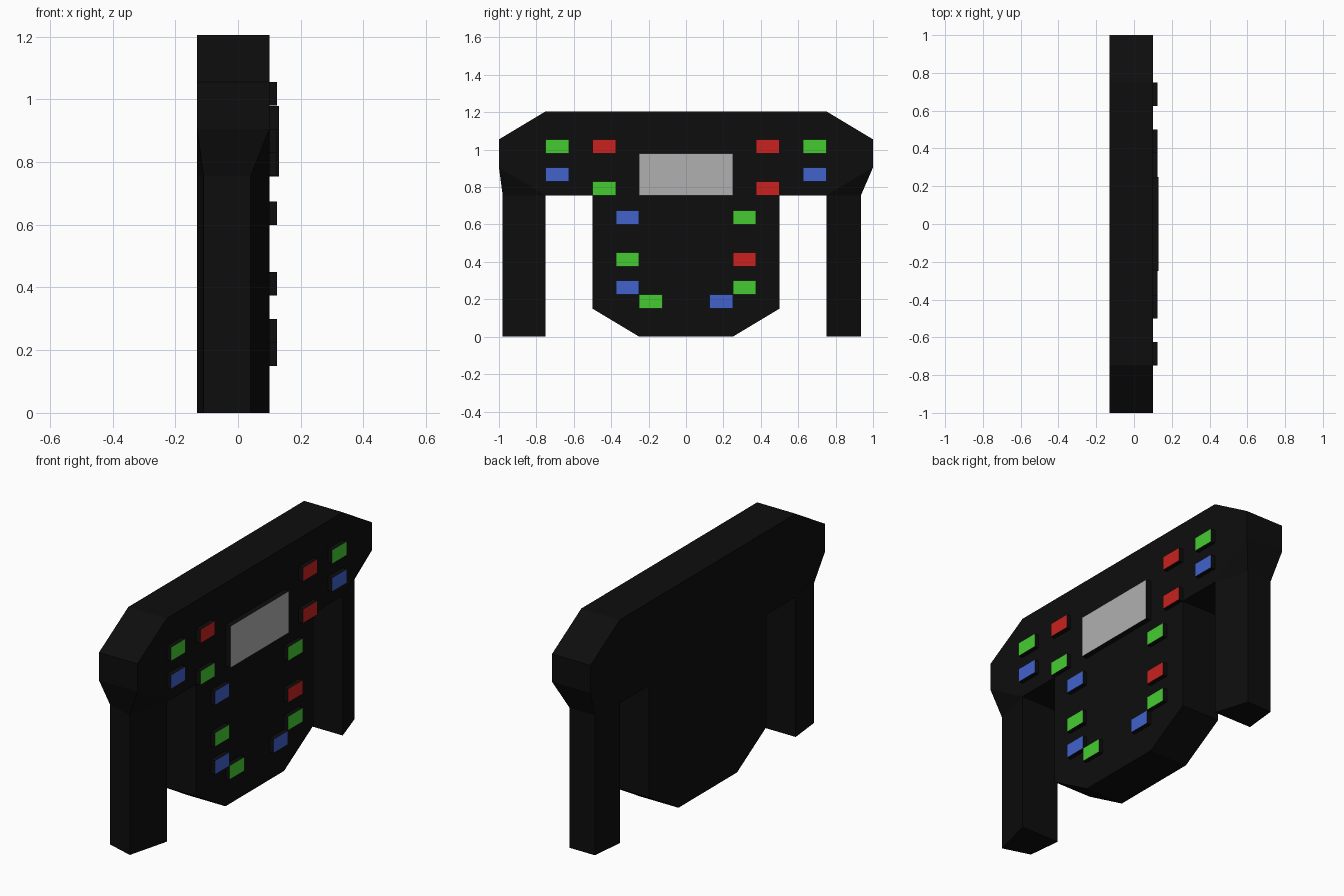
import bpy, bmesh

if "Cube" in bpy.data.objects:
    bpy.data.objects.remove(bpy.data.objects["Cube"])

BACK, FRONT = -0.13, 0.10


def material(name, rgb):
    m = bpy.data.materials.new(name)
    m.diffuse_color = (*rgb, 1)
    m.use_nodes = True
    m.node_tree.nodes["Principled BSDF"].inputs["Base Color"].default_value = m.diffuse_color
    return m


BLACK = material("black", (0.004, 0.004, 0.004))
COLOURS = {
    "green": material("green", (0.06, 0.6, 0.032)),
    "red": material("red", (0.58, 0.016, 0.014)),
    "blue": material("blue", (0.053, 0.122, 0.6)),
    "grey": material("screen_grey", (0.434, 0.434, 0.434)),
}


def finish(name, bm, mats):
    bmesh.ops.recalc_face_normals(bm, faces=bm.faces)
    me = bpy.data.meshes.new(name)
    bm.to_mesh(me)
    bm.free()
    for m in mats:
        me.materials.append(m)
    ob = bpy.data.objects.new(name, me)
    bpy.context.collection.objects.link(ob)
    return ob


# Main housing: one half profile (y, z), mirrored and extruded in x
half = [(0.75, 1.205), (1, 1.055), (1, 0.905), (0.75, 0.755),
        (0.5, 0.755), (0.5, 0.15), (0.25, 0)]
profile = half + [(-y, z) for y, z in reversed(half)]
bm = bmesh.new()
face = bm.faces.new([bm.verts.new((BACK, y, z)) for y, z in profile])
ext = bmesh.ops.extrude_face_region(bm, geom=[face])["geom"]
bmesh.ops.translate(bm, vec=(FRONT - BACK, 0, 0),
                    verts=[v for v in ext if isinstance(v, bmesh.types.BMVert)])
finish("housing", bm, [BLACK])


# Side grips: flared top narrowing into a tapered-section leg
def grip(name, side, outer_front):
    bm = bmesh.new()
    section = [(FRONT, 0.75), (0.04, outer_front), (-0.11, 0.935), (BACK, 0.75)]
    low, mid = [[bm.verts.new((x, side * y, z)) for x, y in section]
                for z in (0, 0.755)]
    tf, tb = [bm.verts.new((x, side, 0.905)) for x in (FRONT, BACK)]
    for i in range(4):
        j = (i + 1) % 4
        bm.faces.new((low[i], low[j], mid[j], mid[i]))
    bm.faces.new(low)
    bm.faces.new((mid[0], mid[1], tf))
    bm.faces.new((mid[1], mid[2], tb, tf))
    bm.faces.new((mid[2], mid[3], tb))
    # the flare's top lies against the housing; inner wall stays flush
    bm.faces.new((mid[0], tf, tb, mid[3]))
    finish(name, bm, [BLACK])


grip("left_grip", -1, 0.98)
grip("right_grip", 1, 0.935)


# Raised blocks: black sides with a coloured outward face
def block(name, y, z, w, h, depth, colour):
    bm = bmesh.new()
    bmesh.ops.create_cube(bm, size=1)
    bmesh.ops.scale(bm, vec=(depth, w, h), verts=bm.verts)
    bmesh.ops.translate(bm, vec=(FRONT + depth / 2, y, z), verts=bm.verts)
    bm.normal_update()
    for f in bm.faces:
        f.material_index = int(f.normal.x > 0.9)
    finish(name, bm, [BLACK, COLOURS[colour]])


block("screen", 0, 0.867, 0.5, 0.225, 0.03, "grey")

# Buttons: |y|, z, colour on the -y side, colour on the +y side
buttons = [
    (0.6875, 1.018, "green", "green"), (0.6875, 0.868, "blue", "blue"),
    (0.4375, 1.018, "red", "red"), (0.4375, 0.793, "green", "red"),
    (0.3125, 0.6375, "blue", "green"), (0.3125, 0.4125, "green", "red"),
    (0.3125, 0.2625, "blue", "green"), (0.1875, 0.1875, "green", "blue"),
]
for i, (y, z, left, right) in enumerate(buttons, 1):
    block(f"left_button_{i}", -y, z, 0.125, 0.075, 0.025, left)
    block(f"right_button_{i}", y, z, 0.125, 0.075, 0.025, right)
